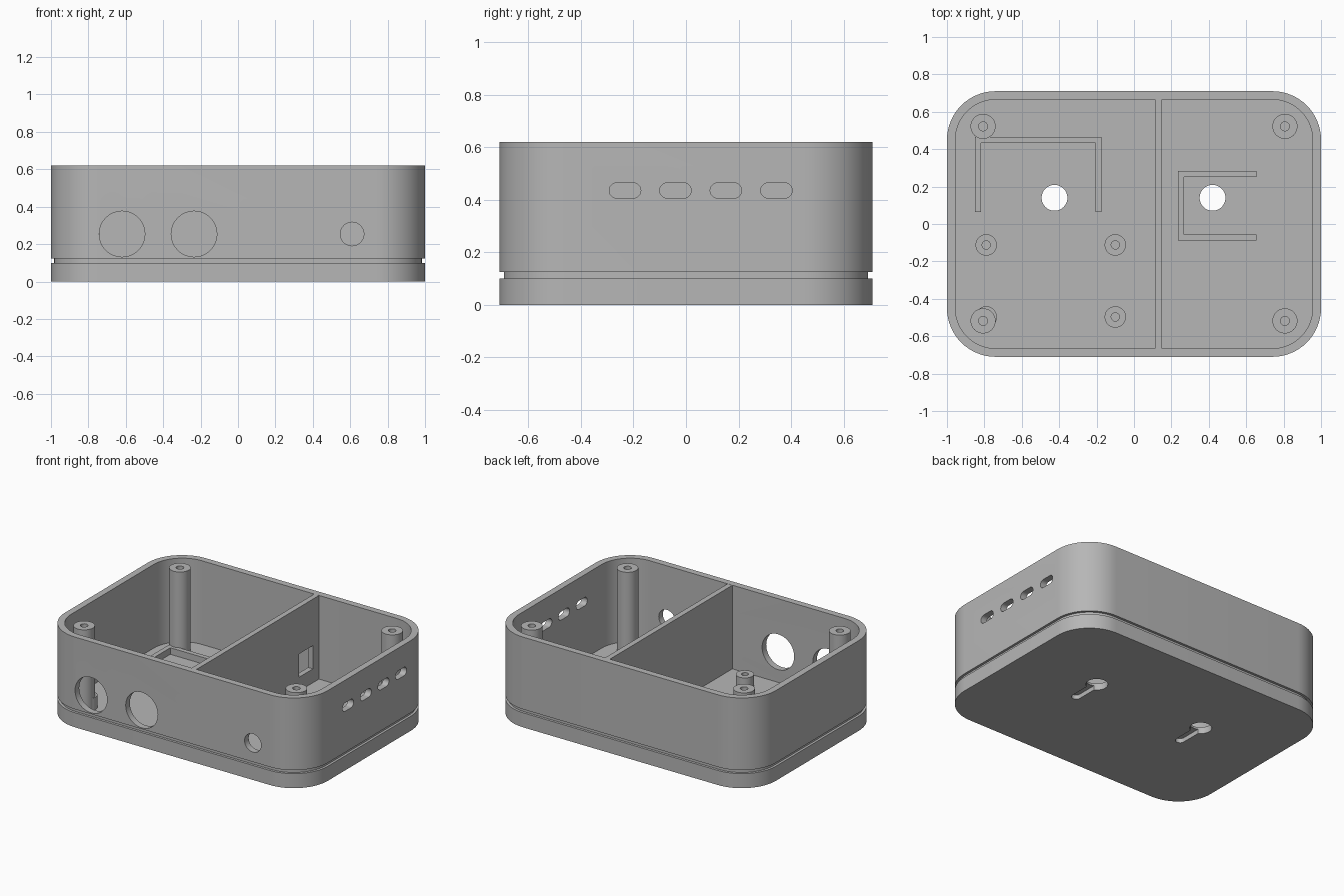
import bpy, bmesh, math
from mathutils import Matrix

if "Cube" in bpy.data.objects:
    bpy.data.objects.remove(bpy.data.objects["Cube"])

HX, HY, H, R = 1.0, 0.71, 0.62, 0.26     # half sizes, height, corner radius
WALL, FLOOR = 0.045, 0.045

grey = bpy.data.materials.new("plain grey")
grey.diffuse_color = (0.47, 0.47, 0.47, 1)
grey.use_nodes = True
grey.node_tree.nodes["Principled BSDF"].inputs["Base Color"].default_value = grey.diffuse_color


def finish(name, bm):
    bmesh.ops.recalc_face_normals(bm, faces=bm.faces[:])
    me = bpy.data.meshes.new(name)
    bm.to_mesh(me)
    bm.free()
    ob = bpy.data.objects.new(name, me)
    bpy.context.collection.objects.link(ob)
    me.materials.append(grey)
    return ob


def smooth(ob):
    bpy.ops.object.select_all(action='DESELECT')
    ob.select_set(True)
    bpy.context.view_layer.objects.active = ob
    bpy.ops.object.shade_smooth_by_angle(angle=math.radians(30))


def loft(name, rings):
    """Skin closed rings of points and cap both ends."""
    bm = bmesh.new()
    loops = [[bm.verts.new(p) for p in ring] for ring in rings]
    n = len(loops[0])
    for a, b in zip(loops, loops[1:]):
        for i in range(n):
            j = (i + 1) % n
            bm.faces.new((a[i], a[j], b[j], b[i]))
    bm.faces.new(loops[0])
    bm.faces.new(loops[-1])
    return finish(name, bm)


def rounded_ring(inset, z, steps=16):
    pts = []
    for q, (sx, sy) in enumerate(((1, 1), (-1, 1), (-1, -1), (1, -1))):
        for k in range(steps + 1):
            a = math.pi / 2 * (q + k / steps)
            pts.append((sx * (HX - R) + (R - inset) * math.cos(a),
                        sy * (HY - R) + (R - inset) * math.sin(a), z))
    return pts


def circle_ring(x, y, r, z, n=40):
    return [(x + r * math.cos(2 * math.pi * i / n),
             y + r * math.sin(2 * math.pi * i / n), z) for i in range(n)]


def tube(name, x, y, r, hole, top, depth):
    z0 = FLOOR - 0.01
    prof = ((r, z0), (r, top), (hole, top), (hole, top - depth))
    smooth(loft(name, [circle_ring(x, y, rr, z) for rr, z in prof]))


def box(name, x0, x1, y0, y1, z0, z1):
    bm = bmesh.new()
    m = Matrix.Translation(((x0 + x1) / 2, (y0 + y1) / 2, (z0 + z1) / 2)) \
        @ Matrix.Diagonal((x1 - x0, y1 - y0, z1 - z0, 1))
    bmesh.ops.create_cube(bm, size=1, matrix=m)
    return finish(name, bm)


def slot(r, half, depth, matrix):
    """Stadium prism cutter along local x, extruded on local z; half=0 gives a cylinder."""
    n = 24
    ring = []
    for s, start in ((1, -math.pi / 2), (-1, math.pi / 2)):
        for k in range(n + (1 if half else 0)):
            a = start + math.pi * k / n
            ring.append((s * half + r * math.cos(a), r * math.sin(a)))
    ob = loft("cutter", [[(x, y, z) for x, y in ring] for z in (-depth, depth)])
    ob.data.transform(matrix)
    return ob


def cut(target, cutter):
    cutter.hide_render = True
    mod = target.modifiers.new("cut", 'BOOLEAN')
    mod.operation, mod.solver, mod.object = 'DIFFERENCE', 'EXACT', cutter
    bpy.ops.object.select_all(action='DESELECT')
    target.select_set(True)
    bpy.context.view_layer.objects.active = target
    bpy.ops.object.modifier_apply(modifier=mod.name)
    bpy.data.objects.remove(cutter)


# case shell with the shadow groove around it
shell = loft("case_shell", [rounded_ring(i, z) for i, z in (
    (0, 0), (0, 0.10), (0.017, 0.10), (0.017, 0.124), (0, 0.124),
    (0, H), (WALL, H), (WALL, FLOOR))])

# round cable holes in the front wall
face_y = Matrix.Rotation(math.pi / 2, 4, 'X')
for x, r in ((-0.62, 0.122), (-0.235, 0.122), (0.61, 0.063)):
    cut(shell, slot(r, 0, 0.1, Matrix.Translation((x, -HY, 0.254)) @ face_y))

# vent slots in the right wall
face_x = Matrix.Rotation(math.pi / 2, 4, 'Z') @ face_y
for i in range(4):
    cut(shell, slot(0.029, 0.031, 0.1,
                    Matrix.Translation((HX, -0.232 + 0.192 * i, 0.435)) @ face_x))

# keyhole hangers: through hole plus blind slot in the underside
for x in (-0.425, 0.42):
    cut(shell, slot(0.069, 0, 0.1, Matrix.Translation((x, 0.14, 0))))
    cut(shell, slot(0.03, 0.1, 0.03, Matrix.Translation((x, 0.04, 0))
                    @ Matrix.Rotation(math.pi / 2, 4, 'Z')))
smooth(shell)

# divider with cable window
divider = box("divider", 0.113, 0.15, -HY + 0.03, HY - 0.03, FLOOR - 0.01, H - 0.0005)
cut(divider, box("cutter", 0.05, 0.2, 0.45, 0.60, 0.14, 0.30))

# corner screw posts
for x in (-0.807, 0.807):
    for y in (-0.518, 0.522):
        tube("screw_post", x, y, 0.067, 0.024, 0.61, 0.3)

# board standoffs
for x in (-0.79, -0.1):
    for y in (-0.112, -0.497):
        tube("board_standoff", x, y, 0.057, 0.022, 0.13, 0.07)

# low locating ribs on the floor
T, Z0, Z1 = 0.032, FLOOR - 0.01, 0.09
box("left_rib_back", -0.85, -0.175, 0.465 - T, 0.465, Z0, Z1)
for x in (-0.85, -0.175 - T):
    box("left_rib_side", x, x + T, 0.065, 0.465 - T, Z0, Z1)
box("right_rib_back", 0.236, 0.236 + T, -0.087, 0.284, Z0, Z1)
for y in (-0.087, 0.284 - T):
    box("right_rib_side", 0.236 + T, 0.655, y, y + T, Z0, Z1)
